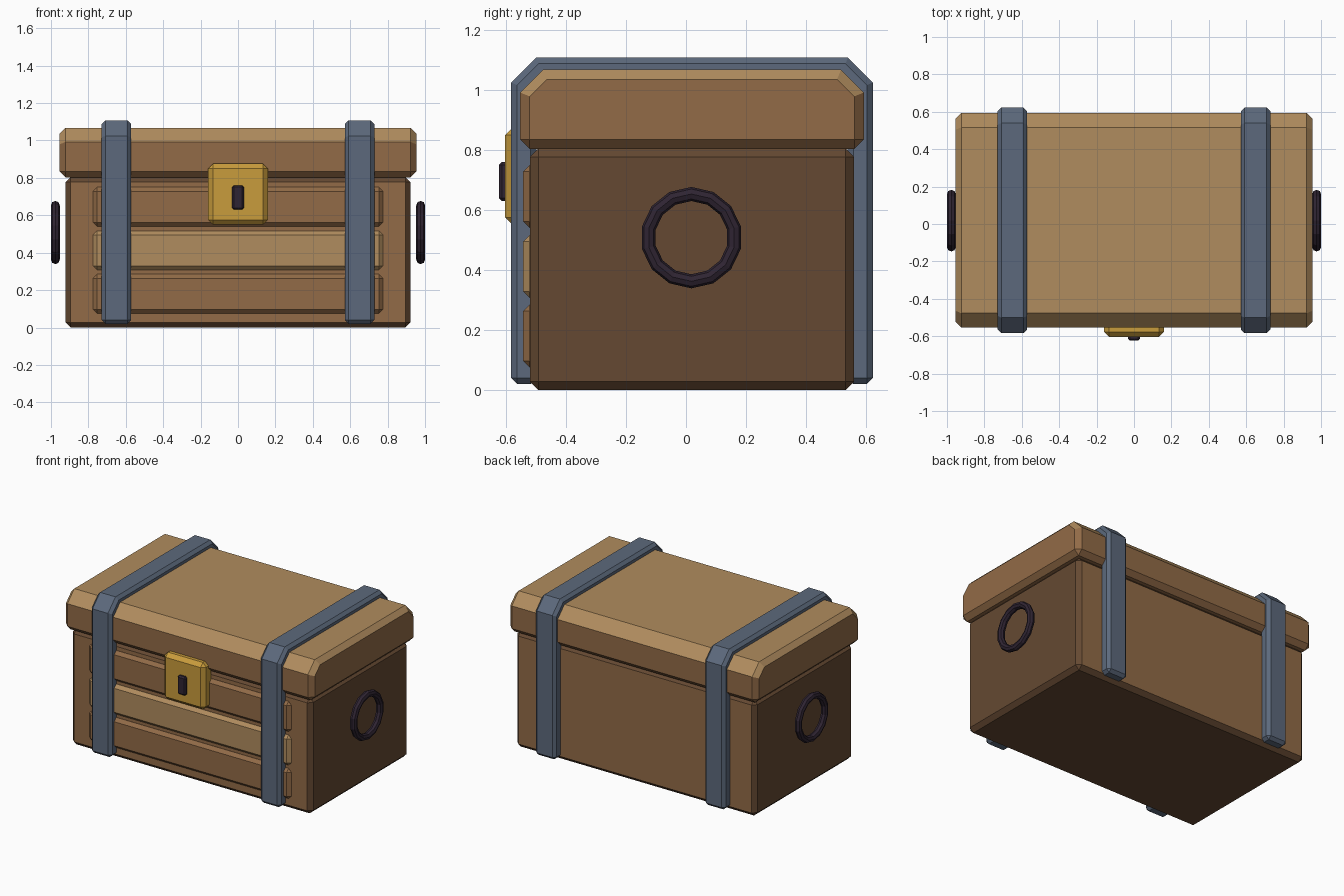
import bpy, bmesh, math
from mathutils import Vector

if "Cube" in bpy.data.objects:
    bpy.data.objects.remove(bpy.data.objects["Cube"])


def mat(name, rgb):
    lin = [((c / 255 + 0.055) / 1.055) ** 2.4 for c in rgb]
    m = bpy.data.materials.new(name)
    m.diffuse_color = (*lin, 1)
    m.use_nodes = True
    m.node_tree.nodes["Principled BSDF"].inputs["Base Color"].default_value = m.diffuse_color
    return m


BROWN = mat("brown wood", (146, 107, 71))
DARK = mat("dark wood", (101, 73, 50))
TAN = mat("tan wood", (176, 140, 94))
STEEL = mat("blue steel", (92, 105, 124))
GOLD = mat("gold", (201, 156, 60))
IRON = mat("dark iron", (47, 36, 50))


def prism(name, profile, x0, x1, bevel, mats, rule=None):
    """Extrude a (y, z) profile along x, chamfer its sharp edges, colour faces by normal."""
    bm = bmesh.new()
    face = bm.faces.new([bm.verts.new((x0, y, z)) for y, z in profile])
    ext = bmesh.ops.extrude_face_region(bm, geom=[face])
    moved = [v for v in ext["geom"] if isinstance(v, bmesh.types.BMVert)]
    bmesh.ops.translate(bm, verts=moved, vec=(x1 - x0, 0, 0))
    bmesh.ops.recalc_face_normals(bm, faces=bm.faces)
    sharp = [e for e in bm.edges if e.calc_face_angle(0) > math.radians(50)]
    bmesh.ops.bevel(bm, geom=sharp, offset=bevel, segments=1, profile=0.5, affect='EDGES')
    bmesh.ops.recalc_face_normals(bm, faces=bm.faces)
    bm.normal_update()
    for f in bm.faces:
        f.material_index = rule(f.normal) if rule else 0
    me = bpy.data.meshes.new(name)
    bm.to_mesh(me)
    bm.free()
    for m in mats:
        me.materials.append(m)
    ob = bpy.data.objects.new(name, me)
    bpy.context.collection.objects.link(ob)
    return ob


def rect(y0, y1, z0, z1):
    return [(y0, z0), (y1, z0), (y1, z1), (y0, z1)]


# Chest body: brown front and back, dark ends, base and chamfers
prism("chest_body", rect(-0.52, 0.56, 0, 0.805), -0.923, 0.923, 0.028, [BROWN, DARK],
      lambda n: 0 if abs(n.y) > 0.9 else 1)

# Lid: tan on everything facing up, brown below
c = 0.076
prism("lid", [(-0.553, 0.803), (0.593, 0.803), (0.593, 1.068 - c), (0.593 - c, 1.068),
              (-0.553 + c, 1.068), (-0.553, 1.068 - c)],
      -0.955, 0.955, 0.032, [BROWN, TAN], lambda n: 1 if n.z > 0.3 else 0)

# Steel straps arching over the lid and down both faces
c, k = 0.083, 0.05
y0, y1, zb, zt = -0.583, 0.623, 0.02, 1.108
arch = [(y0, zb), (y0, zt - c), (y0 + c, zt), (y1 - c, zt), (y1, zt - c), (y1, zb),
        (y1 - 0.085, zb), (y1 - 0.085, zt - c - 0.04), (y1 - c - k, zt - 0.08),
        (y0 + c + k, zt - 0.08), (y0 + 0.085, zt - c - 0.04), (y0 + 0.085, zb)]
for side, sx in (("left", -0.65), ("right", 0.65)):
    prism("strap_" + side, arch, sx - 0.079, sx + 0.079, 0.02, [STEEL])

# Front planks, the middle one lighter
for i, (z, m) in enumerate(((0.18, BROWN), (0.412, TAN), (0.645, BROWN))):
    prism(f"front_plank_{i + 1}", rect(-0.543, -0.49, z - 0.105, z + 0.105),
          -0.775, 0.775, 0.022, [m])

# Lock plate and keyhole
prism("lock_plate", rect(-0.603, -0.5, 0.55, 0.876), -0.16, 0.16, 0.026, [GOLD])
prism("keyhole", rect(-0.624, -0.57, 0.63, 0.76), -0.032, 0.032, 0.01, [IRON])

# Ring handles on both ends
for side, sx in (("left", -1), ("right", 1)):
    bpy.ops.mesh.primitive_torus_add(major_segments=14, minor_segments=8, major_radius=0.1455,
                                     minor_radius=0.0235, location=(sx * 0.9765, 0.018, 0.508),
                                     rotation=(0, math.pi / 2, 0))
    ring = bpy.context.object
    ring.name = "ring_handle_" + side
    ring.data.materials.append(IRON)
    for p in ring.data.polygons:
        p.use_smooth = False
